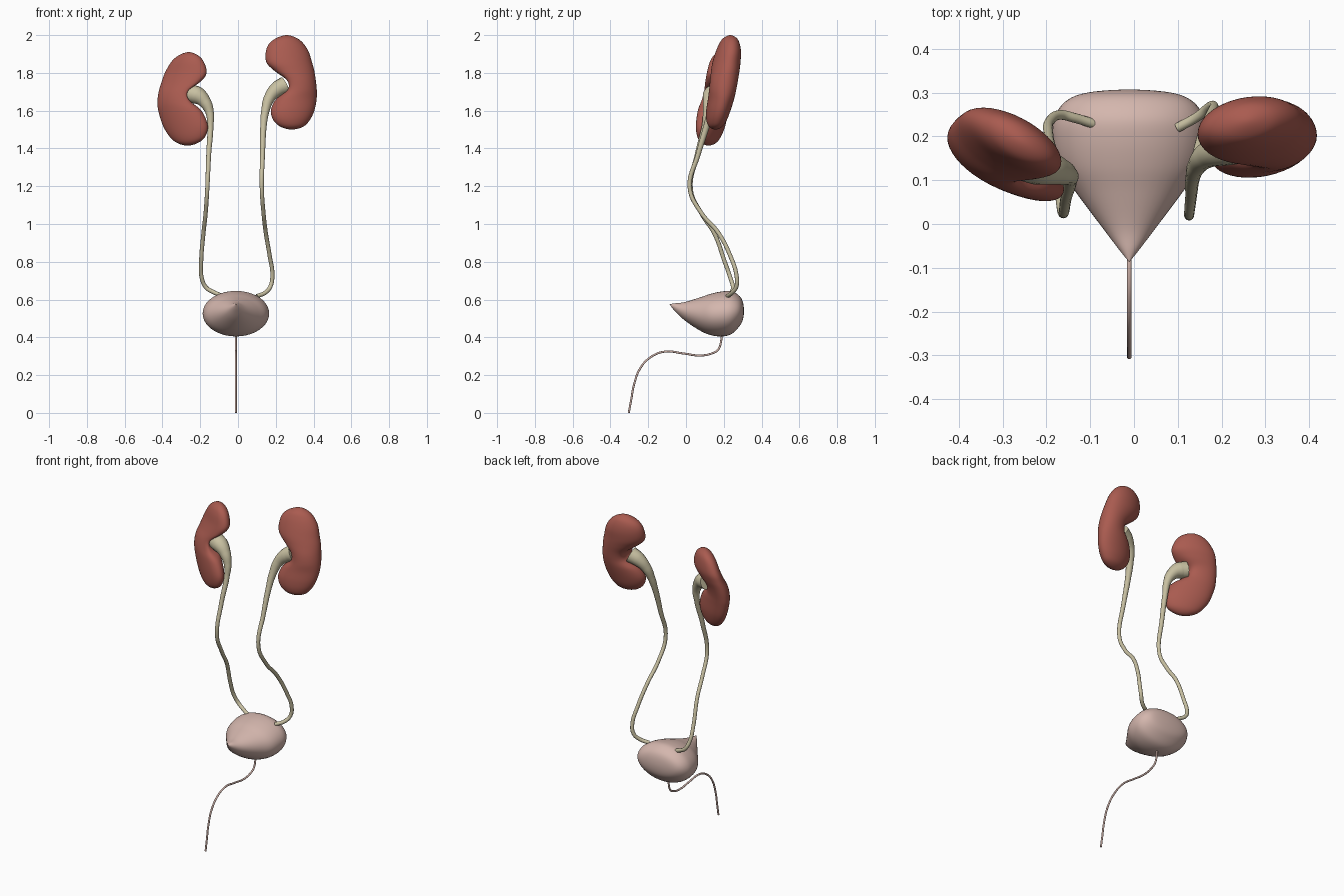
import bpy, bmesh, math
from mathutils import Vector

if "Cube" in bpy.data.objects:
    bpy.data.objects.remove(bpy.data.objects["Cube"])


def material(name, rgb):
    m = bpy.data.materials.new(name)
    m.diffuse_color = (*rgb, 1)
    m.use_nodes = True
    m.node_tree.nodes["Principled BSDF"].inputs["Base Color"].default_value = m.diffuse_color
    return m


RED = material("kidney red", (0.40, 0.105, 0.08))
PINK = material("bladder pink", (0.66, 0.47, 0.42))
CREAM = material("ureter cream", (0.58, 0.53, 0.36))


def smooth_rows(rows, round_start, steps=6):
    """Catmull-Rom through rows (t, a0, a1, b0, b1); rounded ends mirror the neighbour ring."""
    def flip(r):
        return (r[0], r[2], r[1], r[4], r[3])

    first = flip(rows[1]) if round_start else tuple(2 * p - q for p, q in zip(rows[0], rows[1]))
    pts = [first] + list(rows) + [flip(rows[-2])]
    out = []
    for i in range(1, len(pts) - 2):
        for k in range(steps):
            u = k / steps
            out.append([0.5 * (2 * b + (c - a) * u + (2 * a - 5 * b + 4 * c - d) * u * u
                               + (3 * b - a - 3 * c + d) * u ** 3)
                        for a, b, c, d in zip(*pts[i - 1:i + 3])])
    out.append(list(rows[-1]))
    return out


def loft(name, rows, place, mat, round_start=True, seg=40):
    """Skin elliptical rings; the first and last rows are poles."""
    bm = bmesh.new()
    rings = []
    rows = smooth_rows(rows, round_start)
    for i, (t, a0, a1, b0, b1) in enumerate(rows):
        ac, ah, bc, bh = (a0 + a1) / 2, (a1 - a0) / 2, (b0 + b1) / 2, (b1 - b0) / 2
        if i in (0, len(rows) - 1):
            rings.append([bm.verts.new(place(t, ac, 0, bc, 0, 0))] * seg)
        else:
            rings.append([bm.verts.new(place(t, ac, ah, bc, bh, 2 * math.pi * k / seg))
                          for k in range(seg)])
    for r, s in zip(rings, rings[1:]):
        for k in range(seg):
            n = (k + 1) % seg
            bm.faces.new(list(dict.fromkeys((r[k], r[n], s[n], s[k]))))
    bmesh.ops.recalc_face_normals(bm, faces=bm.faces)
    for f in bm.faces:
        f.smooth = True
    me = bpy.data.meshes.new(name)
    bm.to_mesh(me)
    bm.free()
    me.materials.append(mat)
    ob = bpy.data.objects.new(name, me)
    bpy.context.collection.objects.link(ob)
    return ob


def kidney(name, rows, shear, hilum_z):
    """Rows: z, medial x, lateral x, centre y, half thickness."""
    def place(t, ac, ah, bc, bh, ang):
        c = math.cos(ang)
        x = ac + ah * c
        y = bc + bh * math.sin(ang) + shear * (x - ac)
        # hollow the hilum between its front and back lips
        dent = 0.035 * max(0, -c) ** 4 * math.exp(-((t - hilum_z) / 0.06) ** 2)
        return Vector((x + math.copysign(dent, ah), y, t))
    return loft(name, [(z, m, l, y - h, y + h) for z, m, l, y, h in rows], place, RED)


def tube(name, pts, mat):
    """Tapered tube through (x, y, z, radius) points."""
    cu = bpy.data.curves.new(name, 'CURVE')
    cu.dimensions = '3D'
    cu.bevel_depth = 1.0
    cu.bevel_resolution = 5
    cu.resolution_u = 10
    cu.use_fill_caps = True
    sp = cu.splines.new('BEZIER')
    sp.bezier_points.add(len(pts) - 1)
    for p, (x, y, z, r) in zip(sp.bezier_points, pts):
        p.co = (x, y, z)
        p.radius = r
        p.handle_left_type = p.handle_right_type = 'AUTO'
    cu.materials.append(mat)
    ob = bpy.data.objects.new(name, cu)
    bpy.context.collection.objects.link(ob)
    bpy.ops.object.select_all(action='DESELECT')
    ob.select_set(True)
    bpy.context.view_layer.objects.active = ob
    bpy.ops.object.convert(target='MESH')
    bpy.ops.object.shade_smooth_by_angle(angle=math.radians(50))


# Kidneys
kidney("lower_kidney", [
    (1.91, -.26, -.26, .19, 0), (1.895, -.215, -.31, .19, .034), (1.86, -.182, -.352, .19, .052),
    (1.80, -.165, -.387, .188, .062), (1.75, -.19, -.405, .18, .064), (1.70, -.235, -.42, .17, .064),
    (1.65, -.23, -.426, .157, .064), (1.60, -.19, -.422, .143, .064), (1.52, -.16, -.397, .13, .06),
    (1.46, -.175, -.36, .122, .048), (1.428, -.215, -.32, .12, .03), (1.415, -.267, -.267, .12, 0)],
    -0.42, 1.69)
kidney("upper_kidney", [
    (2.0, .258, .258, .235, 0), (1.985, .205, .31, .233, .034), (1.955, .165, .347, .23, .053),
    (1.91, .147, .375, .224, .066), (1.855, .15, .392, .214, .073), (1.81, .185, .404, .208, .074),
    (1.76, .23, .412, .201, .073), (1.71, .235, .417, .194, .071), (1.66, .195, .416, .185, .068),
    (1.60, .174, .404, .171, .063), (1.55, .187, .38, .162, .053), (1.515, .225, .345, .157, .034),
    (1.50, .285, .285, .155, 0)],
    0.12, 1.74)

# Ureters, widening into the renal pelvis at the hilum
tube("lower_ureter", [
    (-.255, .15, 1.69, .05), (-.215, .135, 1.68, .047), (-.175, .122, 1.645, .033),
    (-.15, .112, 1.59, .022), (-.146, .10, 1.52, .016), (-.155, .06, 1.37, .013),
    (-.163, .026, 1.18, .011), (-.172, .085, 1.05, .011), (-.183, .15, .95, .011),
    (-.195, .205, .80, .011), (-.192, .235, .715, .011), (-.168, .249, .663, .011),
    (-.135, .242, .642, .011), (-.09, .228, .622, .011)], CREAM)
tube("upper_ureter", [
    (.25, .185, 1.735, .047), (.21, .175, 1.715, .042), (.168, .158, 1.67, .03),
    (.145, .135, 1.60, .022), (.135, .11, 1.52, .017), (.13, .065, 1.37, .013),
    (.126, .02, 1.19, .011), (.135, .08, 1.06, .011), (.147, .17, .955, .011),
    (.168, .235, .83, .011), (.182, .267, .73, .011), (.172, .267, .67, .011),
    (.145, .245, .637, .011), (.10, .22, .618, .011)], CREAM)

# Bladder: rows of y, half width, low z, high z, pointed at the front
CX = -0.011
bladder_rows = [(-.087, 0, .575, .575), (-.06, .022, .54, .58), (-.01, .06, .492, .586),
                (.07, .12, .438, .610), (.13, .16, .412, .63), (.19, .175, .405, .643),
                (.24, .172, .417, .644), (.28, .145, .455, .622), (.30, .095, .49, .59),
                (.307, 0, .54, .54)]
loft("bladder", [(y, CX - w, CX + w, lo, hi) for y, w, lo, hi in bladder_rows],
     lambda t, ac, ah, bc, bh, g: Vector((ac + ah * math.cos(g), t, bc + bh * math.sin(g))),
     PINK, round_start=False)

# Urethra
tube("urethra", [(CX, y, z, .0055) for y, z in [
    (.188, .43), (.185, .375), (.17, .335), (.135, .314), (.07, .304), (-.01, .314), (-.115, .324),
    (-.19, .293), (-.243, .235), (-.275, .15), (-.29, .07), (-.303, 0)]], PINK)
